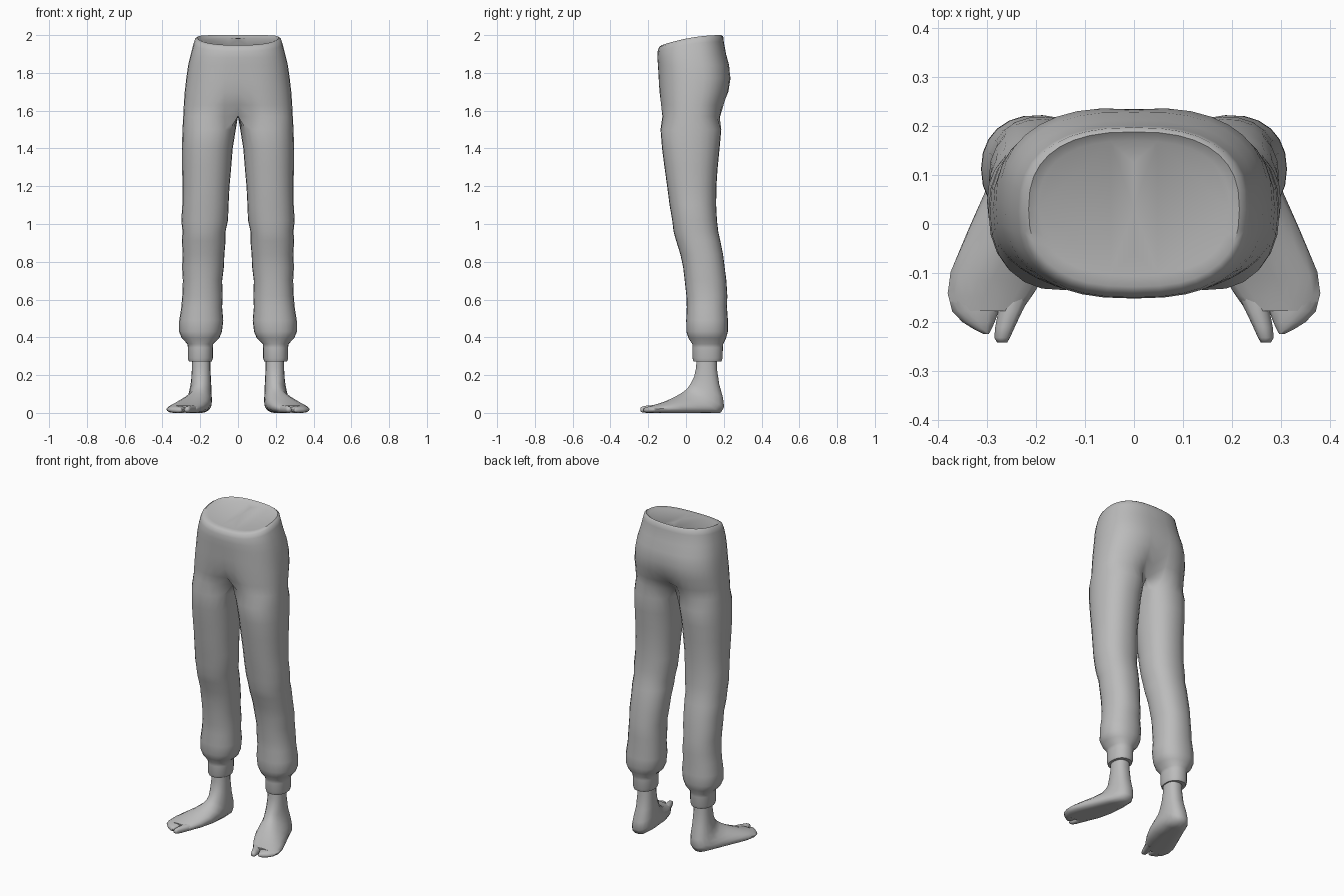
import bpy, bmesh, math
from mathutils import Vector

grey = bpy.data.materials.new("plain grey")
grey.diffuse_color = (0.5, 0.5, 0.5, 1)

OUT, INN = 19, 5          # points on the outer arc and on the inner thigh


def spow(v, p):
    return math.copysign(abs(v) ** p, v)


def build(name, rings, angle=50):
    """Skin a list of closed rings, cap both ends, mirror across x = 0."""
    bm = bmesh.new()
    rows = [[bm.verts.new(p) for p in r] for r in rings]
    for a, b in zip(rows, rows[1:]):
        n = len(a)
        for i in range(n):
            j = (i + 1) % n
            bm.faces.new((a[i], a[j], b[j], b[i]))
    bm.faces.new(rows[0])
    bm.faces.new(rows[-1])
    bmesh.ops.recalc_face_normals(bm, faces=bm.faces)
    # open the centre seam so that the halves join
    seam = [f for f in bm.faces if all(abs(v.co.x) < 1e-5 for v in f.verts)]
    bmesh.ops.delete(bm, geom=seam, context='FACES')
    me = bpy.data.meshes.new(name)
    bm.to_mesh(me)
    bm.free()
    me.materials.append(grey)
    ob = bpy.data.objects.new(name, me)
    bpy.context.collection.objects.link(ob)
    bpy.ops.object.select_all(action='DESELECT')
    ob.select_set(True)
    bpy.context.view_layer.objects.active = ob
    bpy.ops.object.shade_smooth_by_angle(angle=math.radians(angle))
    mir = ob.modifiers.new("mirror", 'MIRROR')
    mir.merge_threshold = 0.0005
    return ob


def hip_ring(z, a, yf, yb, recess, dip):
    """Half of the hip outline; the inner points lie on the centre line."""
    cy, h = (yf + yb) / 2, (yb - yf) / 2
    pts = []
    for i in range(OUT):
        t = math.pi * (i / (OUT - 1) - 0.5)
        x = a * spow(math.cos(t), 0.8) if 0 < i < OUT - 1 else 0.0
        y = spow(math.sin(t), 0.8) * h * (1 - recess * max(0, 1 - x / (0.6 * a)) ** 2)
        pts.append([x, cy + y, z])
    y0, y1 = pts[-1][1], pts[0][1]
    for i in range(1, INN + 1):
        pts.append([0.0, y0 + (y1 - y0) * i / (INN + 1), z])
    for p in pts:
        p[2] -= dip * ((yb - p[1]) / (yb - yf)) ** 2
    return [Vector(p) for p in pts]


def leg_ring(z, xi, xo, yf, yb):
    cx, cy, rx, ry = (xi + xo) / 2, (yf + yb) / 2, (xo - xi) / 2, (yb - yf) / 2
    lim = math.radians(140)
    ang = [-lim + 2 * lim * i / (OUT - 1) for i in range(OUT)]
    ang += [lim + (2 * math.pi - 2 * lim) * i / (INN + 1) for i in range(1, INN + 1)]
    return [Vector((cx + rx * spow(math.cos(t), 0.9),
                    cy + ry * spow(math.sin(t), 0.9), z)) for t in ang]


# Trousers: waist and hips, then the leg down to the ribbed cuff
hips = [  # z, half width, front y, back y, centre crease, front dip
    (1.985, 0.195, -0.105, 0.17, 0, 0.038),
    (2.0, 0.215, -0.128, 0.188, 0, 0.053),
    (1.992, 0.228, -0.142, 0.197, 0, 0.055),
    (1.965, 0.236, -0.15, 0.2, 0, 0.05),
    (1.9, 0.251, -0.152, 0.212, 0.0, 0.02),
    (1.84, 0.264, -0.15, 0.23, 0.01, 0),
    (1.77, 0.274, -0.149, 0.24, 0.03, 0),
    (1.7, 0.282, -0.147, 0.231, 0.07, 0),
    (1.63, 0.287, -0.143, 0.21, 0.2, 0),
    (1.57, 0.29, -0.14, 0.196, 0.5, 0)]
legs = [  # z, inner x, outer x, front y, back y
    (1.5, 0.012, 0.294, -0.135, 0.187),
    (1.4, 0.028, 0.297, -0.127, 0.178),
    (1.3, 0.036, 0.296, -0.114, 0.168),
    (1.2, 0.045, 0.294, -0.1, 0.161),
    (1.1, 0.05, 0.295, -0.087, 0.16),
    (1.02, 0.053, 0.3, -0.073, 0.164),
    (0.96, 0.066, 0.294, -0.066, 0.171),
    (0.91, 0.066, 0.297, -0.052, 0.182),
    (0.84, 0.072, 0.293, -0.03, 0.196),
    (0.77, 0.075, 0.296, -0.015, 0.205),
    (0.7, 0.084, 0.292, -0.007, 0.214),
    (0.62, 0.081, 0.295, 0.002, 0.219),
    (0.56, 0.084, 0.3, 0.004, 0.217),
    (0.49, 0.078, 0.311, 0.001, 0.222),
    (0.43, 0.085, 0.312, 0.002, 0.222),
    (0.395, 0.1, 0.297, 0.013, 0.212),
    (0.365, 0.132, 0.268, 0.033, 0.197),
    (0.345, 0.133, 0.265, 0.034, 0.195),
    (0.29, 0.133, 0.266, 0.034, 0.194),
    (0.272, 0.139, 0.26, 0.04, 0.188),
    (0.274, 0.155, 0.235, 0.065, 0.16)]
build("trousers", [hip_ring(*h) for h in hips] + [leg_ring(*l) for l in legs])


def foot_ring(up, low, xi, xo, n=18):
    """Section between an upper and a lower (y, z) point; outside slopes down."""
    pts = []
    cx, rx = (xi + xo) / 2, (xo - xi) / 2
    for i in range(n):
        t = 2 * math.pi * i / n
        c, s = spow(math.cos(t), 0.85), spow(math.sin(t), 0.85)
        k = (s + 1) / 2
        x = c * rx
        flat = 1 - (up[1] - low[1]) / (abs(up[0] - low[0]) + up[1] - low[1] + 1e-6)
        if c > 0 and up[1] < 0.16:
            x *= 1 - 0.35 * max(s, 0) * (1 - 0.5 * flat)
        y = low[0] + (up[0] - low[0]) * k
        z = low[1] + (up[1] - low[1]) * k
        pts.append(Vector((cx + x, y, max(0.0, z))))
    return pts


# Foot: sections fan from the ankle round the heel to the ball
foot = [
    ((0.055, 0.3), (0.163, 0.3), 0.147, 0.243),
    ((0.053, 0.24), (0.165, 0.23), 0.146, 0.244),
    ((0.042, 0.19), (0.177, 0.15), 0.143, 0.248),
    ((0.025, 0.158), (0.197, 0.08), 0.14, 0.257),
    ((0.012, 0.138), (0.203, 0.03), 0.139, 0.266),
    ((-0.003, 0.122), (0.185, 0.0), 0.138, 0.28),
    ((-0.03, 0.102), (0.11, -0.004), 0.14, 0.307),
    ((-0.07, 0.08), (0.01, -0.006), 0.152, 0.344),
    ((-0.115, 0.06), (-0.08, -0.006), 0.178, 0.374),
    ((-0.15, 0.048), (-0.135, -0.005), 0.205, 0.38),
    ((-0.178, 0.04), (-0.172, -0.003), 0.228, 0.371)]
build("foot", [foot_ring(*f) for f in foot], 60)

# Toes: the big toe and the joined outer toes, split by a cleft
big_toe = [
    ((-0.14, 0.042), (-0.14, 0.0), 0.208, 0.275),
    ((-0.178, 0.041), (-0.178, 0.0), 0.228, 0.277),
    ((-0.21, 0.038), (-0.21, 0.0), 0.243, 0.283),
    ((-0.232, 0.034), (-0.232, 0.003), 0.253, 0.285),
    ((-0.242, 0.027), (-0.242, 0.009), 0.259, 0.279)]
outer_toes = [
    ((-0.14, 0.042), (-0.14, 0.0), 0.27, 0.38),
    ((-0.178, 0.037), (-0.178, 0.0), 0.276, 0.371),
    ((-0.2, 0.033), (-0.2, 0.0), 0.284, 0.35),
    ((-0.215, 0.028), (-0.215, 0.003), 0.291, 0.326),
    ((-0.224, 0.022), (-0.224, 0.008), 0.296, 0.308)]
build("big_toe", [foot_ring(*t, n=12) for t in big_toe], 60)
build("outer_toes", [foot_ring(*t, n=12) for t in outer_toes], 60)
